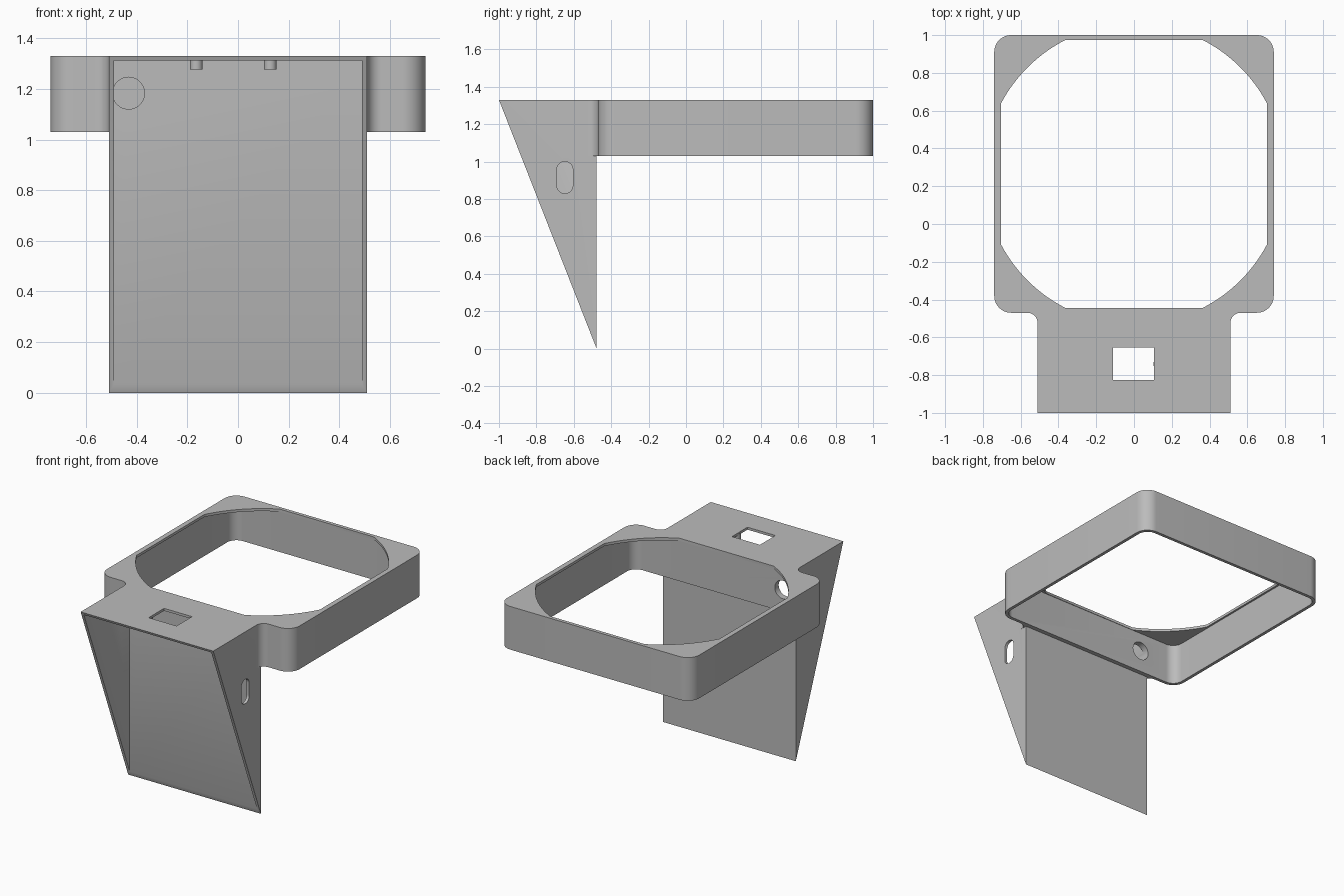
import bpy, bmesh
from math import pi, sin, cos, acos, asin, radians
from mathutils import Vector

cube = bpy.data.objects.get("Cube")
if cube:
    bpy.data.objects.remove(cube, do_unlink=True)

grey = bpy.data.materials.new("plain grey")
grey.use_nodes = True
colour = (0.5, 0.5, 0.5, 1)
grey.diffuse_color = colour
grey.node_tree.nodes["Principled BSDF"].inputs["Base Color"].default_value = colour

TOP, LOW = 1.33, 1.03          # height range of the frame
MID_Y = 0.265                  # centre of the frame
HALF_W = 0.51                  # half width of the wedge housing


def prism(name, points, axis, lo, hi):
    """Extrude a 2D outline along an axis from lo to hi."""
    place = {"x": lambda a, b, h: (h, a, b),
             "y": lambda a, b, h: (a, h, b),
             "z": lambda a, b, h: (a, b, h)}[axis]
    bm = bmesh.new()
    base = bm.faces.new([bm.verts.new(place(a, b, lo)) for a, b in points])
    new = bmesh.ops.extrude_face_region(bm, geom=[base])["geom"]
    move = Vector(place(0, 0, hi - lo))
    bmesh.ops.translate(bm, vec=move, verts=[g for g in new if isinstance(g, bmesh.types.BMVert)])
    bmesh.ops.recalc_face_normals(bm, faces=bm.faces)
    mesh = bpy.data.meshes.new(name)
    bm.to_mesh(mesh)
    bm.free()
    mesh.materials.append(grey)
    ob = bpy.data.objects.new(name, mesh)
    bpy.context.collection.objects.link(ob)
    return ob


def arc(cx, cy, r, start, end, steps=12):
    angles = [start + (end - start) * i / steps for i in range(steps + 1)]
    return [(cx + r * cos(t), cy + r * sin(t)) for t in angles]


def rounded(cx, cy, hx, hy, r):
    """Rectangle with rounded corners."""
    points = []
    for i, (sx, sy) in enumerate([(1, 1), (-1, 1), (-1, -1), (1, -1)]):
        points += arc(cx + sx * (hx - r), cy + sy * (hy - r), r, i * pi / 2, (i + 1) * pi / 2)
    return points


def rect(x0, x1, y0, y1):
    return [(x0, y0), (x1, y0), (x1, y1), (x0, y1)]


def combine(target, other, operation):
    """Apply a boolean and discard the helper."""
    mod = target.modifiers.new("cut", "BOOLEAN")
    mod.object, mod.operation, mod.solver = other, operation, "EXACT"
    bpy.context.view_layer.objects.active = target
    bpy.ops.object.modifier_apply(modifier=mod.name)
    bpy.data.objects.remove(other, do_unlink=True)


# Rounded frame
body = prism("frame_and_housing", rounded(0, MID_Y, 0.74, 0.735, 0.09), "z", LOW, TOP)

# Wedge housing and the strip joining it to the frame
combine(body, prism("bridge", rect(-0.5, 0.5, -0.488, -0.46), "z", LOW, TOP), "UNION")
combine(body, prism("wedge", [(-1, TOP), (-0.478, TOP), (-0.478, 0)], "x", -HALF_W, HALF_W), "UNION")

# Concave fillets where the housing meets the frame
R = 0.055
for s in (-1, 1):
    curve = arc(HALF_W + R, -0.47 - R, R, pi / 2, pi)
    outline = curve + [(HALF_W - 0.01, -0.47 - R), (HALF_W - 0.01, -0.46), (HALF_W + R, -0.46)]
    combine(body, prism("fillet", [(s * x, y) for x, y in outline], "z", LOW, TOP), "UNION")

# Hollow frame, open underneath
combine(body, prism("cavity", rounded(0, MID_Y, 0.718, 0.713, 0.07), "z", 0.9, 1.312), "DIFFERENCE")

# Circular top opening trimmed by flat sides
HX, HY, RAD = 0.705, 0.71, 0.797
a0, a1 = acos(HX / RAD), asin(HY / RAD)
opening = []
for start, end in [(a0, a1), (pi - a1, pi - a0), (pi + a0, pi + a1), (2 * pi - a1, 2 * pi - a0)]:
    opening += arc(0, MID_Y, RAD, start, end, 16)
combine(body, prism("opening", opening, "z", 1.2, 1.5), "DIFFERENCE")

# Hollow housing, open on the slanted front
combine(body, prism("hollow", rect(-0.49, 0.49, -1.2, -0.491), "z", -0.1, 1.313), "DIFFERENCE")

# Top window, cable hole in the back wall, and slot in the left wall
combine(body, prism("window", rect(-0.11, 0.105, -0.825, -0.655), "z", 1.25, 1.45), "DIFFERENCE")
combine(body, prism("cable_hole", arc(-0.432, 1.183, 0.063, 0, 2 * pi * 35 / 36, 35), "y", -0.6, -0.4), "DIFFERENCE")
combine(body, prism("slot", rounded(-0.648, 0.915, 0.043, 0.085, 0.0425), "x", 0.45, 0.6), "DIFFERENCE")

# Two short pegs under the top plate
for i, x in enumerate((-0.165, 0.127)):
    peg = prism(f"peg_{i + 1}", arc(x, -0.74, 0.025, 0, 2 * pi * 23 / 24, 23), "z", 1.277, 1.32)
    combine(body, peg, "UNION")

# Smooth the curved walls, keep edges sharp
bpy.ops.object.select_all(action="DESELECT")
body.select_set(True)
bpy.context.view_layer.objects.active = body
bpy.ops.object.shade_smooth_by_angle(angle=radians(30))
